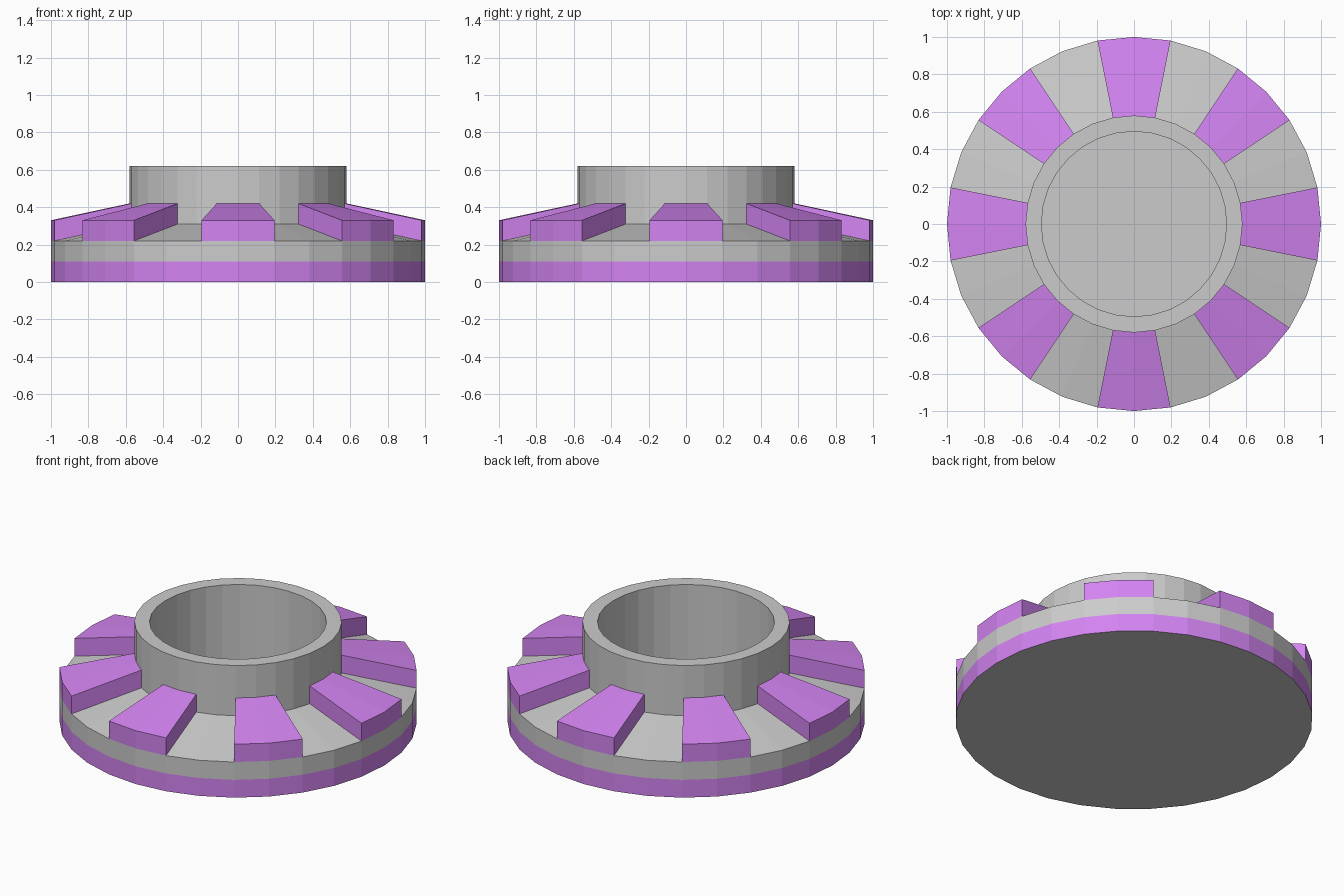
import bpy, bmesh
from math import cos, sin, tau

if "Cube" in bpy.data.objects:
    bpy.data.objects.remove(bpy.data.objects["Cube"])

SIDES = 32
R_OUT, R_HUB, R_BORE = 1.0, 0.58, 0.495
BAND_Z, RIM_Z, SLOPE_Z, HUB_Z, FLOOR_Z = 0.11, 0.22, 0.31, 0.62, 0.11
BLOCK_H = 0.11

purple = bpy.data.materials.new("purple")
purple.diffuse_color = (0.65, 0.23, 0.88, 1)
purple.use_nodes = True
purple.node_tree.nodes["Principled BSDF"].inputs["Base Color"].default_value = purple.diffuse_color


def ring_point(r, z, i):
    a = tau * i / SIDES
    return (r * cos(a), r * sin(a), z)


def finish(bm, name):
    bmesh.ops.recalc_face_normals(bm, faces=bm.faces)
    mesh = bpy.data.meshes.new(name)
    bm.to_mesh(mesh)
    bm.free()
    obj = bpy.data.objects.new(name, mesh)
    bpy.context.collection.objects.link(obj)
    return obj


# Round body: banded rim, sloped shoulder, hollow hub
profile = [(R_OUT, 0), (R_OUT, BAND_Z), (R_OUT, RIM_Z), (R_HUB, SLOPE_Z),
           (R_HUB, HUB_Z), (R_BORE, HUB_Z), (R_BORE, FLOOR_Z)]
bm = bmesh.new()
rings = [[bm.verts.new(ring_point(r, z, i)) for i in range(SIDES)] for r, z in profile]
for level, (low, high) in enumerate(zip(rings, rings[1:])):
    for i in range(SIDES):
        j = (i + 1) % SIDES
        face = bm.faces.new((low[i], low[j], high[j], high[i]))
        face.material_index = 1 if level == 0 else 0
bm.faces.new(rings[0])
bm.faces.new(rings[-1])
body = finish(bm, "flanged_body")
grey = bpy.data.materials.new("grey")
grey.diffuse_color = (0.8, 0.8, 0.8, 1)
grey.use_nodes = True
grey.node_tree.nodes["Principled BSDF"].inputs["Base Color"].default_value = grey.diffuse_color
body.data.materials.append(grey)
body.data.materials.append(purple)

# Eight sloped blocks around the shoulder, each two rim segments wide
section = [(R_OUT, RIM_Z), (R_OUT, RIM_Z + BLOCK_H),
           (R_HUB, SLOPE_Z + BLOCK_H), (R_HUB, SLOPE_Z)]
for k in range(8):
    bm = bmesh.new()
    cuts = [[bm.verts.new(ring_point(r, z, 4 * k + s)) for r, z in section]
            for s in (-1, 0, 1)]
    for a, b in zip(cuts, cuts[1:]):
        for i in range(4):
            j = (i + 1) % 4
            bm.faces.new((a[i], a[j], b[j], b[i]))
    bm.faces.new(cuts[0])
    bm.faces.new(cuts[-1])
    block = finish(bm, f"shoulder_block_{k + 1}")
    block.data.materials.append(purple)
